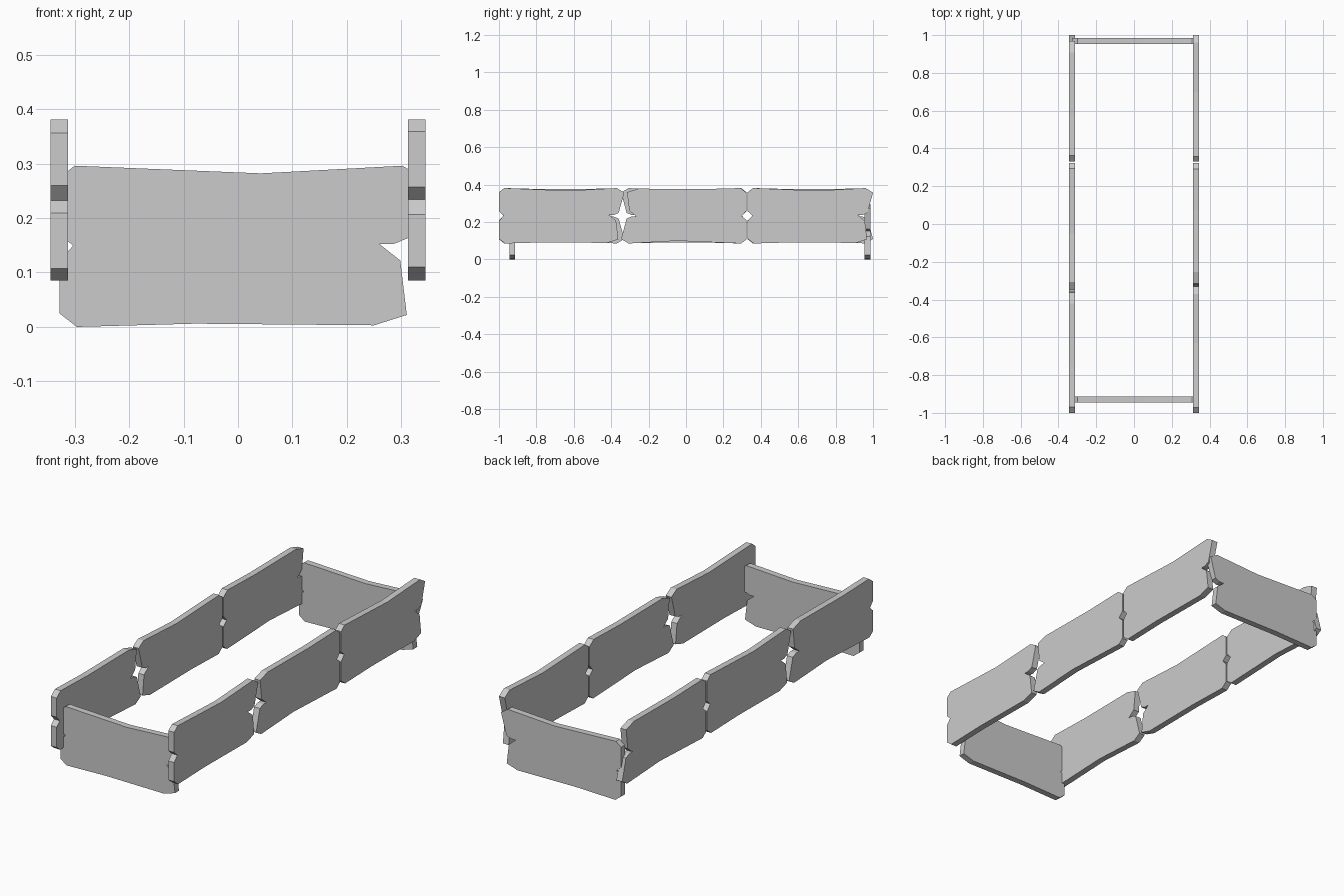
import bpy, bmesh

if "Cube" in bpy.data.objects:
    bpy.data.objects.remove(bpy.data.objects["Cube"])

T = 0.032        # plank thickness
W, H = 0.67, 0.296  # plank width and height

# Worn plank outline, counter-clockwise: (along, up)
PROFILE = [(0.032, 0.0), (0.25, 0.006), (0.578, 0.003), (0.638, 0.022),
           (0.626, 0.122), (0.588, 0.152), (0.613, 0.152), (0.64, 0.163),
           (0.67, 0.272), (0.63, 0.296), (0.37, 0.282), (0.028, 0.296),
           (0.0, 0.274), (0.0, 0.172), (0.025, 0.149), (0.0, 0.121), (0.0, 0.025)]


def plank(name, start, across, base, axis, flip_u=False, flip_z=False):
    """Extruded plank running along 'x' or 'y' from start, centred at across."""
    bm = bmesh.new()
    verts = []
    for u, z in PROFILE:
        u = start + (W - u if flip_u else u)
        z = base + (H - z if flip_z else z)
        a = across - T / 2
        verts.append(bm.verts.new((u, a, z) if axis == 'x' else (a, u, z)))
    face = bm.faces.new(verts)
    ext = bmesh.ops.extrude_face_region(bm, geom=[face])
    moved = [g for g in ext['geom'] if isinstance(g, bmesh.types.BMVert)]
    bmesh.ops.translate(bm, verts=moved, vec=(0, T, 0) if axis == 'x' else (T, 0, 0))
    bmesh.ops.recalc_face_normals(bm, faces=bm.faces[:])
    mesh = bpy.data.meshes.new(name)
    bm.to_mesh(mesh)
    bm.free()
    bpy.context.collection.objects.link(bpy.data.objects.new(name, mesh))


# Long sides: three planks each, the middle one turned half round,
# the left side upside down relative to the right
for side, x, upside in (("right", 0.328, False), ("left", -0.328, True)):
    for part, y, turned in (("front", -1.0, False), ("middle", -0.347, True), ("back", 0.33, False)):
        plank(f"{side}_{part}_plank", y, x, 0.085, 'y', turned, turned != upside)

# Lower end planks
plank("front_end_plank", -0.328, -0.929, 0.0, 'x')
plank("back_end_plank", -0.328, 0.97, 0.0, 'x')
